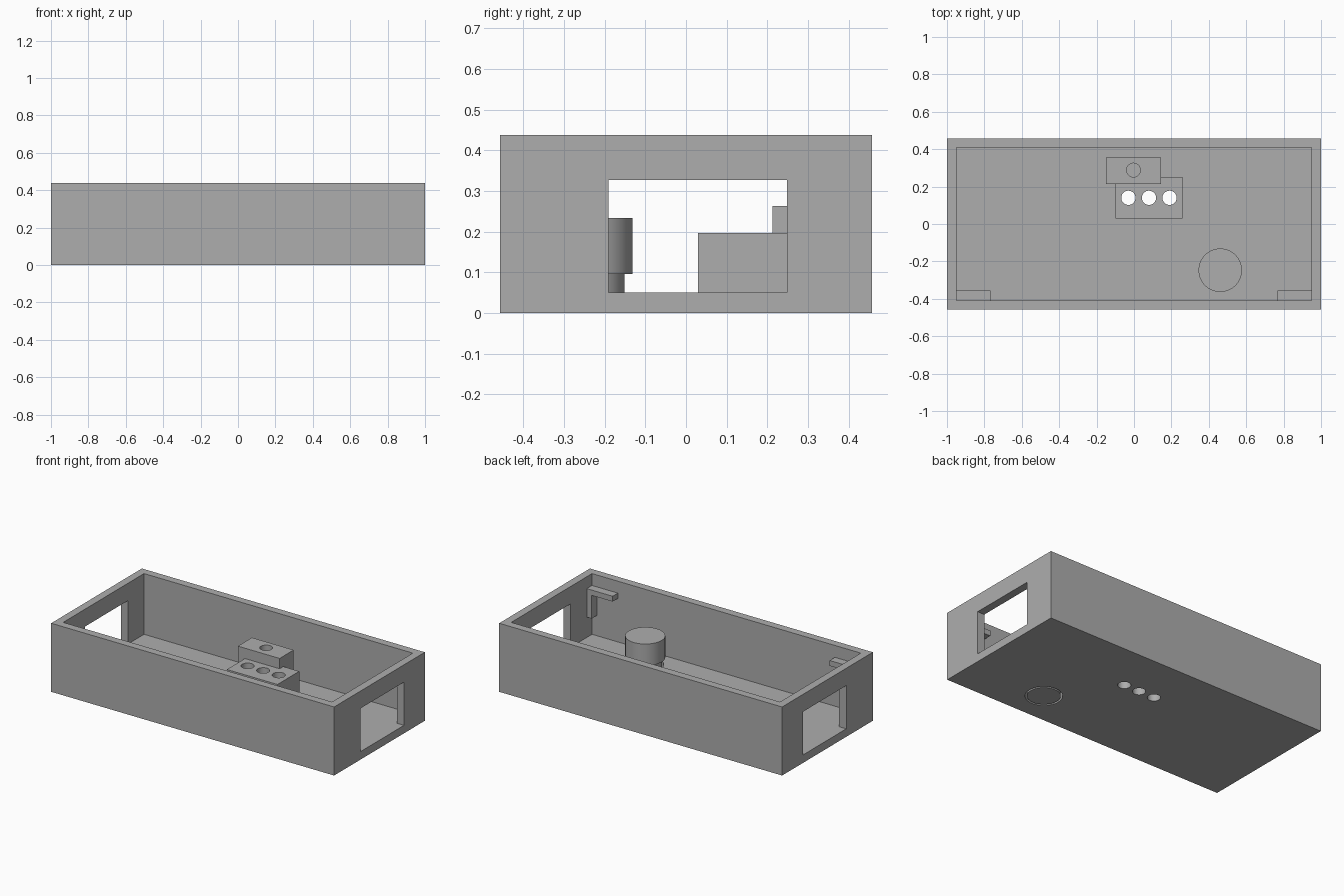
import bpy

default = bpy.data.objects.get("Cube")
if default:
    bpy.data.objects.remove(default, do_unlink=True)

# One plain grey for everything
grey = bpy.data.materials.new("plain_grey")
grey.use_nodes = True
colour = (0.42, 0.42, 0.42, 1)
grey.diffuse_color = colour
grey.node_tree.nodes["Principled BSDF"].inputs["Base Color"].default_value = colour

FLOOR = 0.05


def finish(name):
    ob = bpy.context.object
    ob.name = name
    bpy.ops.object.transform_apply(location=True, rotation=False, scale=True)
    ob.data.materials.append(grey)
    return ob


def box(name, x, y, z):
    bpy.ops.mesh.primitive_cube_add(size=1, location=[sum(r) / 2 for r in (x, y, z)])
    bpy.context.object.scale = [r[1] - r[0] for r in (x, y, z)]
    return finish(name)


def cylinder(name, x, y, radius, z):
    bpy.ops.mesh.primitive_cylinder_add(vertices=64, radius=radius, depth=z[1] - z[0],
                                        location=(x, y, (z[0] + z[1]) / 2))
    return finish(name)


def smooth(ob):
    bpy.ops.object.select_all(action='DESELECT')
    ob.select_set(True)
    bpy.context.view_layer.objects.active = ob
    bpy.ops.object.shade_smooth_by_angle(angle=0.6)


def combine(target, other, operation):
    mod = target.modifiers.new(operation.lower(), 'BOOLEAN')
    mod.operation = operation
    mod.solver = 'EXACT'
    mod.object = other
    bpy.context.view_layer.objects.active = target
    bpy.ops.object.modifier_apply(modifier=mod.name)
    bpy.data.objects.remove(other, do_unlink=True)


# Open tray with a window in each end wall
case = box("case", (-1, 1), (-0.458, 0.458), (0, 0.438))
combine(case, box("cavity", (-0.95, 0.95), (-0.408, 0.408), (FLOOR, 0.6)), 'DIFFERENCE')
combine(case, box("end_windows", (-1.2, 1.2), (-0.19, 0.248), (FLOOR + 0.001, 0.327)), 'DIFFERENCE')

# Stepped socket blocks
socket_block = box("socket_block", (-0.10, 0.258), (0.03, 0.25), (FLOOR, 0.197))
rear_block = box("rear_block", (-0.15, 0.145), (0.213, 0.355), (FLOOR, 0.263))

# Three holes run through the block and the floor
for x in (-0.03, 0.08, 0.19):
    for part in (case, socket_block):
        combine(part, cylinder("hole", x, 0.14, 0.038, (-0.1, 0.4)), 'DIFFERENCE')
combine(rear_block, cylinder("hole", -0.003, 0.288, 0.037, (FLOOR + 0.01, 0.4)), 'DIFFERENCE')

# Round knob whose stem passes through a clearance hole
KNOB = (0.461, -0.247)
combine(case, cylinder("stem_hole", *KNOB, 0.107, (-0.1, 0.07)), 'DIFFERENCE')
knob = cylinder("knob", *KNOB, 0.116, (0.096, 0.234))
stem = cylinder("knob_stem", *KNOB, 0.096, (0, 0.096))

# Angle brackets in the front corners
for side, label in ((1, "left"), (-1, "right")):
    def span(a, b):
        return sorted((side * a, side * b))
    bracket = box(label + "_bracket", span(0.767, 0.95), (-0.408, -0.355), (0.328, 0.362))
    leg = box("bracket_leg", span(0.915, 0.95), (-0.408, -0.355), (0.18, 0.345))
    combine(bracket, leg, 'UNION')

for part in (case, socket_block, rear_block, knob, stem):
    smooth(part)
